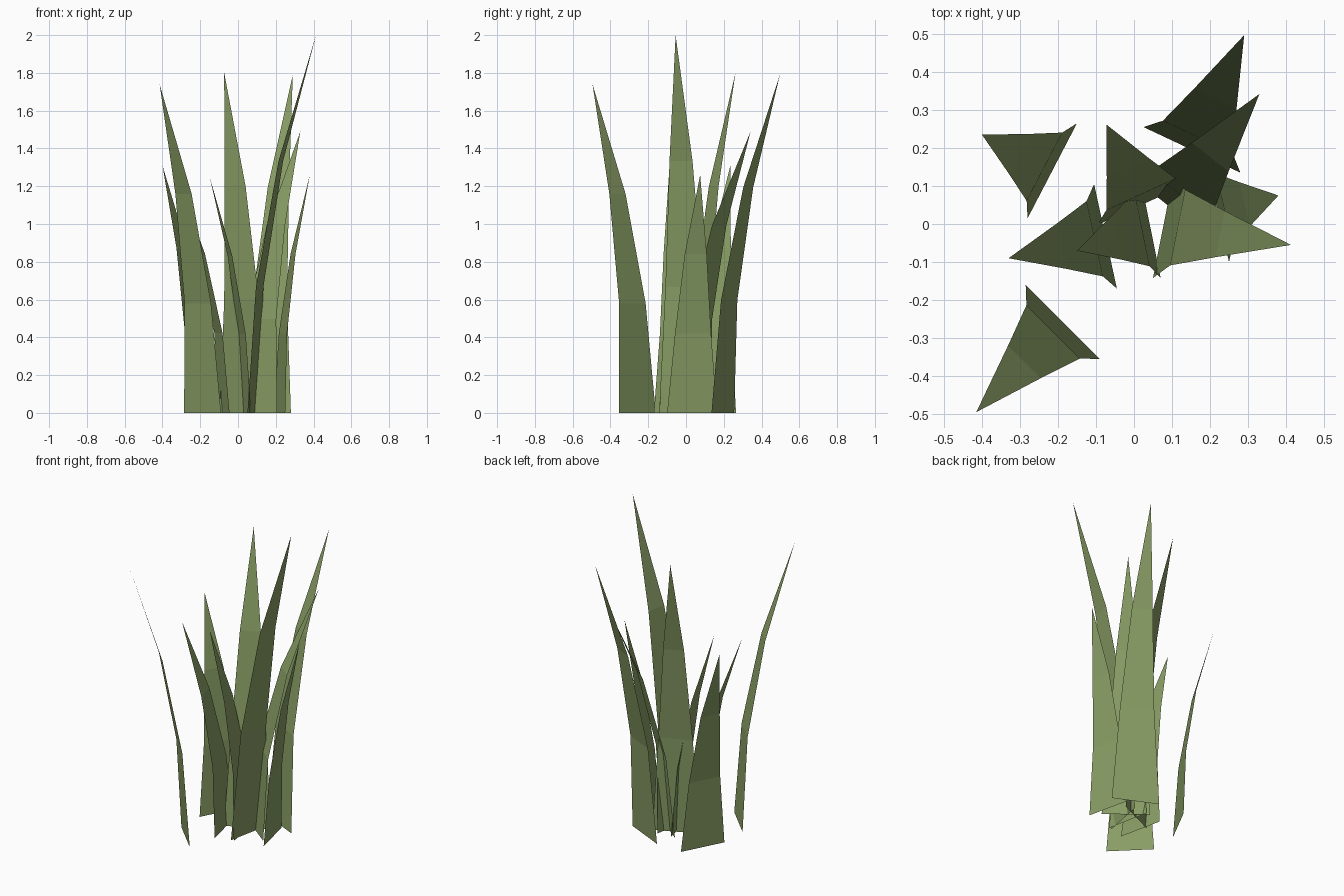
import bpy
from mathutils import Vector

if "Cube" in bpy.data.objects:
    bpy.data.objects.remove(bpy.data.objects["Cube"])

green = bpy.data.materials.new("grass_green")
green.diffuse_color = (0.25, 0.34, 0.13, 1)
green.use_nodes = True
green.node_tree.nodes["Principled BSDF"].inputs["Base Color"].default_value = green.diffuse_color

# share of the base width left at each of the four rows
TAPER = (1.0, 0.72, 0.44, 0.0)

# each blade: one base corner, other base corner, tip
BLADES = [
    ((-0.15, 0.265), (-0.28, 0.015), (-0.40, 0.235, 1.31)),
    ((0.025, 0.255), (0.28, 0.135), (0.29, 0.497, 1.79)),
    ((-0.013, 0.129), (0.207, -0.043), (0.33, 0.342, 1.49)),
    ((0.19, 0.165), (0.25, -0.10), (0.38, 0.075, 1.26)),
    ((0.105, 0.135), (0.05, -0.142), (0.413, -0.055, 2.0)),
    ((-0.097, -0.003), (0.157, 0.113), (-0.073, 0.262, 1.80)),
    ((-0.105, 0.105), (-0.045, -0.17), (-0.33, -0.09, 1.265)),
    ((-0.285, -0.16), (-0.09, -0.355), (-0.415, -0.495, 1.74)),
    ((0.015, 0.13), (0.07, -0.142), (-0.15, -0.07, 1.25)),
]


def grass_blade(name, a, b, tip):
    """Flat tapering strip that bends outward along a parabola."""
    a, b, tip = Vector((*a, 0)), Vector((*b, 0)), Vector(tip)
    mid, half = (a + b) / 2, (b - a) / 2
    verts = []
    for i, w in enumerate(TAPER):
        t = i / 3
        c = mid.lerp(Vector((tip.x, tip.y, 0)), t * t)
        c.z = tip.z * t
        verts += [c - half * w, c + half * w] if w else [c]
    faces = [(0, 1, 3, 2), (2, 3, 5, 4), (4, 5, 6)]
    mesh = bpy.data.meshes.new(name)
    mesh.from_pydata(verts, [], faces)
    mesh.materials.append(green)
    bpy.context.collection.objects.link(bpy.data.objects.new(name, mesh))


# tuft of nine blades
for n, blade in enumerate(BLADES, 1):
    grass_blade(f"grass_blade_{n}", *blade)
